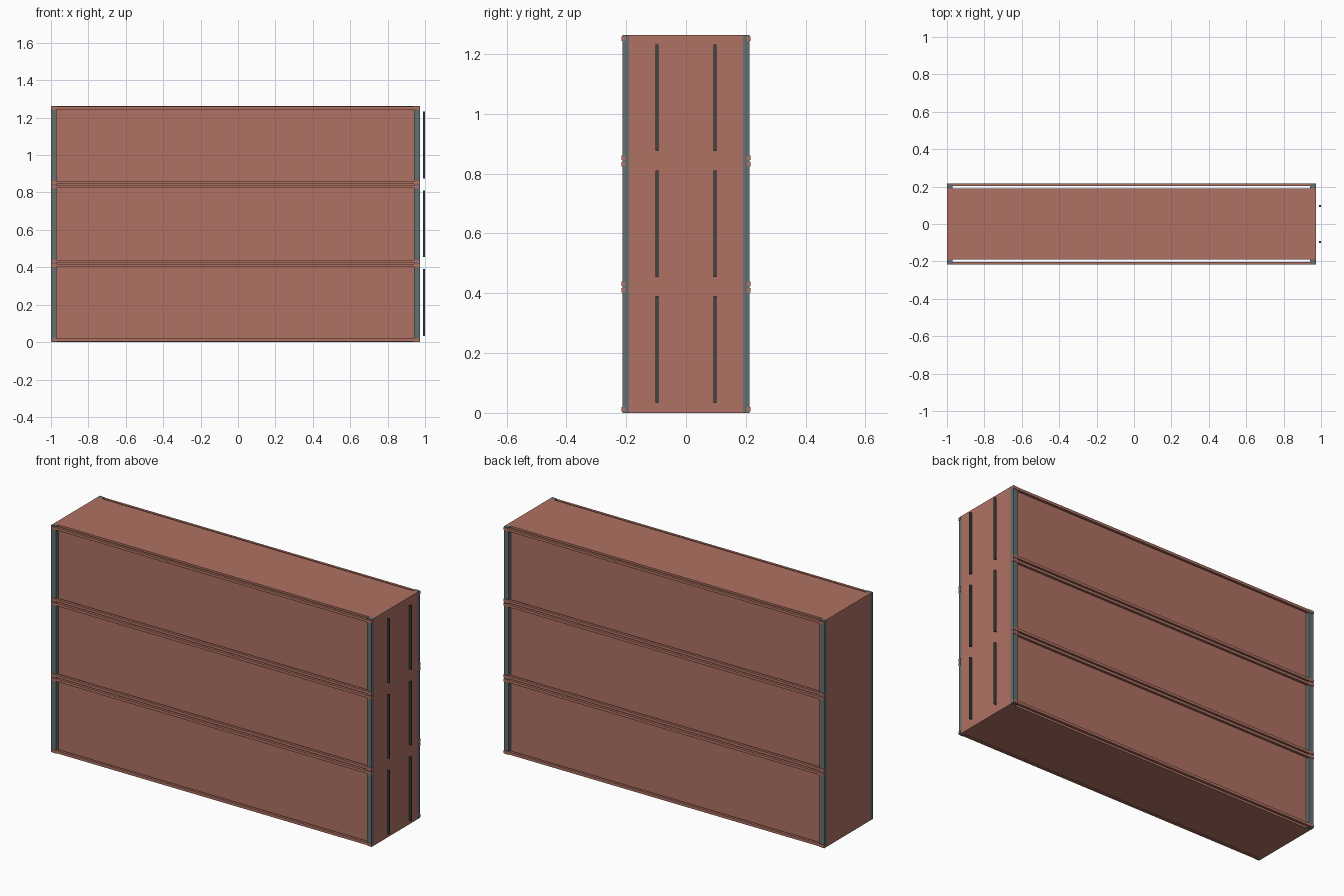
import bpy

if "Cube" in bpy.data.objects:
    bpy.data.objects.remove(bpy.data.objects["Cube"])

H = 0.421                 # height of one container
X0, X1 = -1.0, 0.972      # ends of the body


def material(name, rgb):
    m = bpy.data.materials.new(name)
    m.diffuse_color = (*rgb, 1)
    m.use_nodes = True
    m.node_tree.nodes["Principled BSDF"].inputs["Base Color"].default_value = m.diffuse_color
    return m


RED = material("container_red", (0.43, 0.165, 0.125))
STEEL = material("post_grey", (0.13, 0.16, 0.16))
DARK = material("bar_dark", (0.05, 0.06, 0.06))


def box(name, x, y, z, mat):
    """Axis-aligned box from (min, max) ranges."""
    c = [(a + b) / 2 for a, b in (x, y, z)]
    bpy.ops.mesh.primitive_cube_add(size=1, location=c)
    o = bpy.context.object
    o.name = name
    o.scale = [b - a for a, b in (x, y, z)]
    o.data.materials.append(mat)
    return o


def span(s, a, b):
    """Range a..b mirrored to side s."""
    return tuple(sorted((s * a, s * b)))


for level in range(3):
    z = level * H
    # Main box
    box("container_body", (X0, X1), (-0.191, 0.191), (z, z + H), RED)
    for s in (-1, 1):
        # Corner posts
        for px in (X0, X1 - 0.03):
            box("corner_post", (px, px + 0.03), span(s, 0.191, 0.213), (z, z + H), STEEL)
        # Long rails standing off the side walls
        for rz in (z + 0.004, z + H - 0.019):
            box("side_rail", (X0 - 0.0, X1 + 0.001), span(s, 0.202, 0.216),
                (rz, rz + 0.015), RED)
        # Door locking bars
        box("door_bar", (0.988, 1.0), span(s, 0.092, 0.102), (z + 0.033, z + 0.39), DARK)
